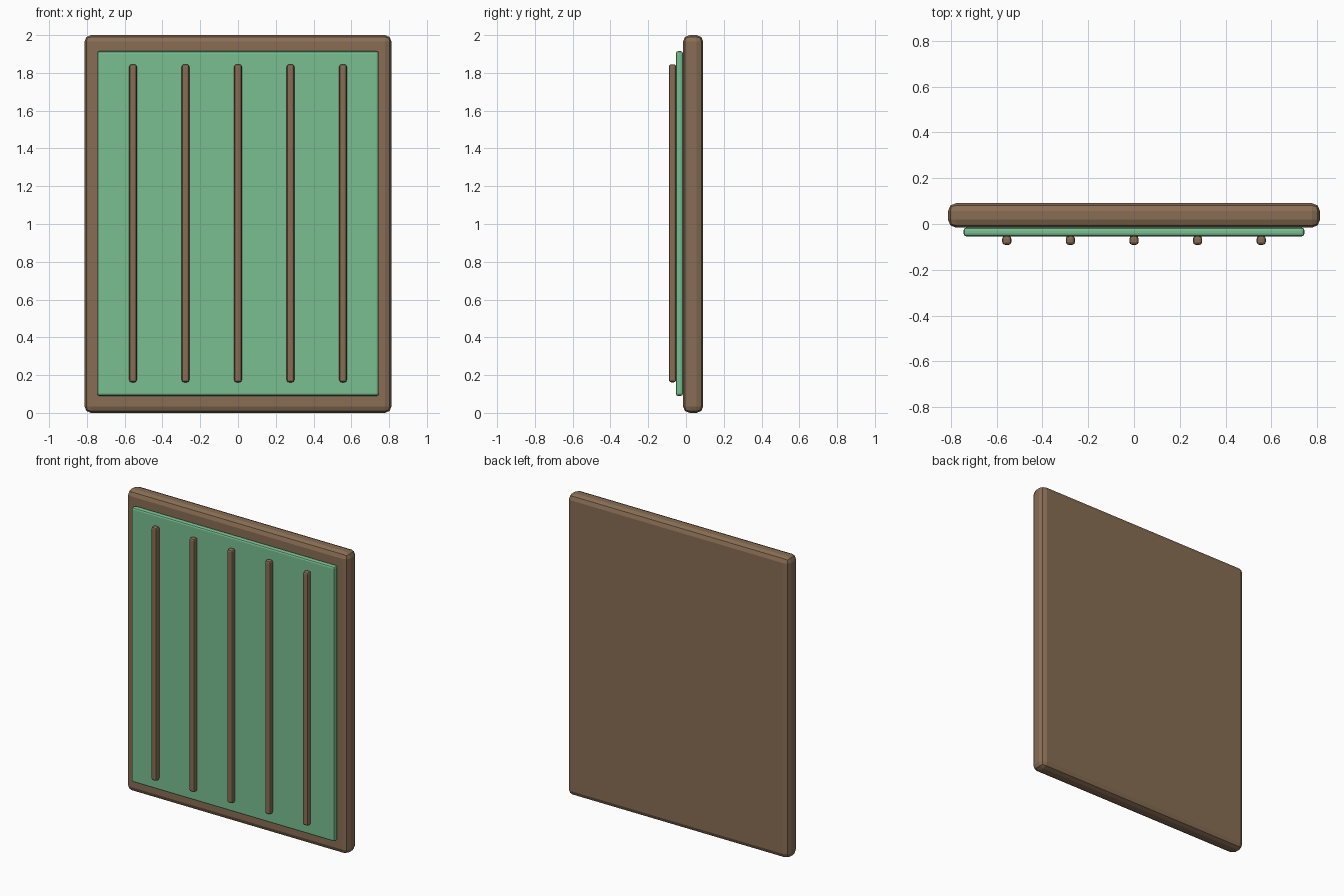
import bpy
from mathutils import Vector

if "Cube" in bpy.data.objects:
    bpy.data.objects.remove(bpy.data.objects["Cube"])


def material(name, rgb):
    m = bpy.data.materials.new(name)
    m.diffuse_color = (*rgb, 1)
    m.use_nodes = True
    m.node_tree.nodes["Principled BSDF"].inputs["Base Color"].default_value = m.diffuse_color
    return m


wood = material("brown_wood", (0.25, 0.155, 0.09))
green = material("green_panel", (0.19, 0.52, 0.28))


def slab(name, lo, hi, bevel, segments, mat):
    """Box between two corners with rounded edges."""
    lo, hi = Vector(lo), Vector(hi)
    bpy.ops.mesh.primitive_cube_add(size=1, location=(lo + hi) / 2)
    ob = bpy.context.object
    ob.name = name
    ob.scale = hi - lo
    bpy.ops.object.transform_apply(location=False, rotation=False, scale=True)
    mod = ob.modifiers.new("rounded_edges", 'BEVEL')
    mod.width = bevel
    mod.segments = segments
    ob.data.materials.append(mat)
    return ob


# Backing board that shows as a border
slab("backing_board", (-0.813, -0.016, 0), (0.813, 0.091, 2), 0.035, 2, wood)

# Raised coloured panel
slab("front_panel", (-0.745, -0.054, 0.09), (0.745, -0.016, 1.915), 0.012, 2, green)

# Five upright battens
for i in range(5):
    x = (i - 2) * 0.278
    slab(f"batten_{i + 1}", (x - 0.02, -0.091, 0.162), (x + 0.02, -0.052, 1.845),
         0.012, 2, wood)
